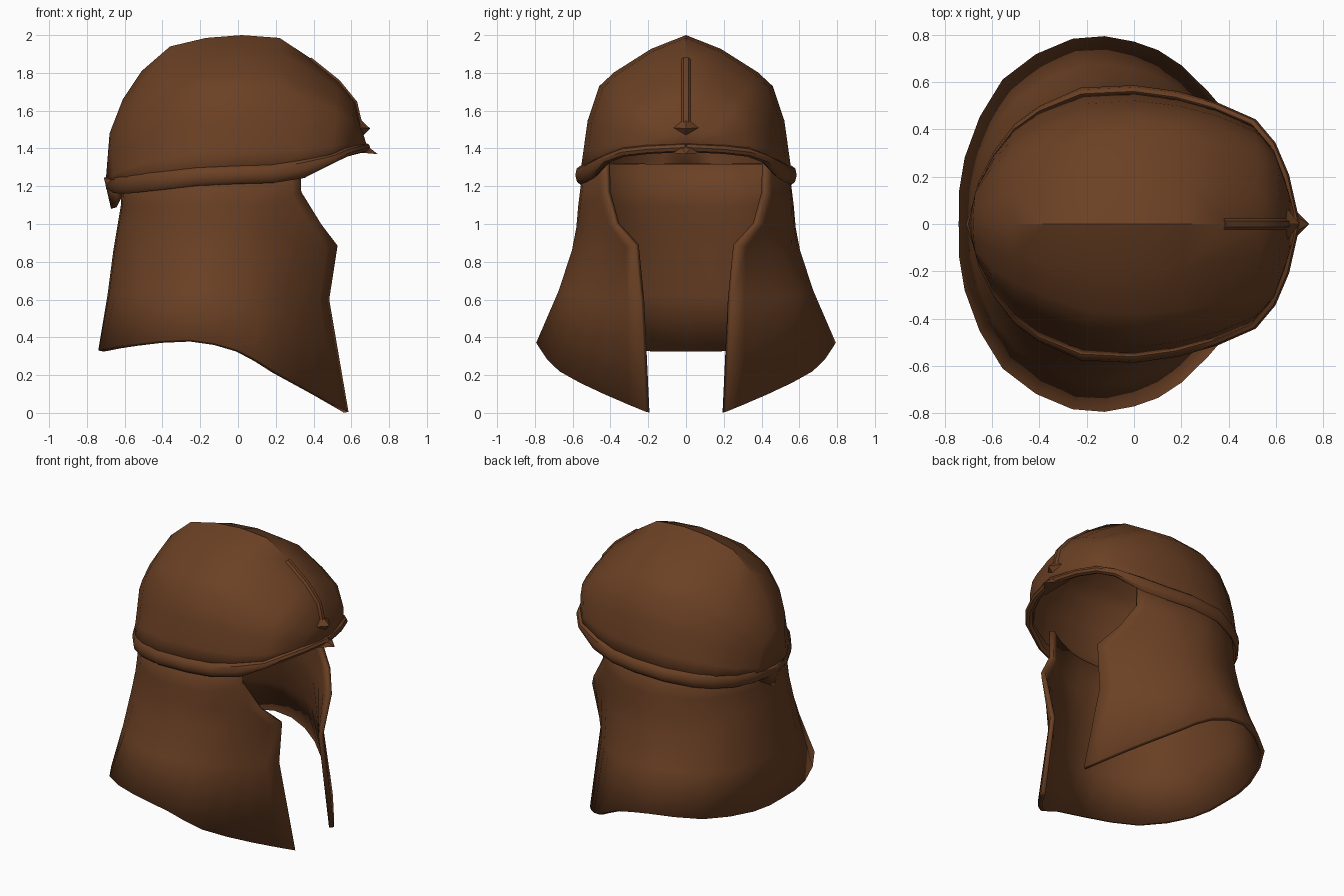
import bpy, bmesh, math
from mathutils import Vector

if "Cube" in bpy.data.objects:
    bpy.data.objects.remove(bpy.data.objects["Cube"])

brown = bpy.data.materials.new("brown leather")
brown.diffuse_color = (0.145, 0.051, 0.0175, 1)
brown.use_nodes = True
brown.node_tree.nodes["Principled BSDF"].inputs["Base Color"].default_value = brown.diffuse_color


def finish(name, bm, thickness=0.0, angle=40):
    """Merge seams, orient faces, make the object, thicken inwards, smooth by angle."""
    bmesh.ops.remove_doubles(bm, verts=bm.verts, dist=0.002)
    bmesh.ops.recalc_face_normals(bm, faces=bm.faces)
    # open shells: make the normals point away from the helmet's centre
    if thickness:
        c = Vector((0, 0, 1))
        if sum(f.normal.dot(f.calc_center_median() - c) for f in bm.faces) < 0:
            bmesh.ops.reverse_faces(bm, faces=bm.faces)
    me = bpy.data.meshes.new(name)
    bm.to_mesh(me)
    bm.free()
    me.materials.append(brown)
    ob = bpy.data.objects.new(name, me)
    bpy.context.collection.objects.link(ob)
    if thickness:
        m = ob.modifiers.new("thickness", 'SOLIDIFY')
        m.thickness = thickness
        m.offset = -1
    bpy.ops.object.select_all(action='DESELECT')
    ob.select_set(True)
    bpy.context.view_layer.objects.active = ob
    bpy.ops.object.shade_smooth_by_angle(angle=math.radians(angle))
    return ob


def loft(bm, rows, closed=False):
    """Quads between successive rows of points."""
    vs = [[bm.verts.new(p) for p in r] for r in rows]
    n = len(rows[0])
    for a, b in zip(vs, vs[1:]):
        for i in range(n if closed else n - 1):
            j = (i + 1) % n
            bm.faces.new((a[i], a[j], b[j], b[i]))
    return vs


def both_sides(half):
    """Half row (back to front, y >= 0) extended across y = 0 at the back."""
    return [(x, -y, z) for x, y, z in reversed(half[1:])] + list(half)


def rounded(row):
    """Add a curved midpoint between neighbouring points of a row."""
    p = [Vector(q) for q in row]
    out = []
    for i in range(len(p) - 1):
        a, b = p[max(i - 1, 0)], p[min(i + 2, len(p) - 1)]
        out += [p[i], (p[i] + p[i + 1]) * 0.5625 - (a + b) * 0.0625]
    return out + [p[-1]]


def tube(name, path, sizes, sides=8):
    """Elliptical tube along a path; sizes are (outward, vertical) radii."""
    bm = bmesh.new()
    rows = []
    for i, p in enumerate(path):
        p = Vector(p)
        t = Vector(path[min(i + 1, len(path) - 1)]) - Vector(path[max(i - 1, 0)])
        side = t.cross(Vector((0, 0, 1))).normalized()
        up = side.cross(t).normalized()
        a, b = sizes[i]
        rows.append([p + side * a * math.cos(k * math.tau / sides)
                     + up * b * math.sin(k * math.tau / sides) for k in range(sides)])
    vs = loft(bm, rows, closed=True)
    bm.faces.new(vs[0])
    bm.faces.new(vs[-1])
    return finish(name, bm)


# Neck and cheek skirt: half rows from back to face opening
skirt = [
    [(-.61, 0, 1.32), (-.565, .26, 1.32), (-.43, .43, 1.32), (-.2, .53, 1.32),
     (-.05, .54, 1.32), (.08, .52, 1.32), (.22, .48, 1.34), (.33, .43, 1.36)],
    [(-.62, 0, 1.1), (-.58, .25, 1.1), (-.43, .455, 1.1), (-.2, .56, 1.1),
     (-.05, .565, 1.1), (.1, .545, 1.1), (.23, .49, 1.13), (.335, .425, 1.17)],
    [(-.64, 0, .98), (-.6, .25, .98), (-.44, .46, .98), (-.2, .57, .98),
     (-.03, .573, .98), (.13, .535, .98), (.3, .455, 1.0), (.44, .38, 1.0)],
    [(-.66, 0, .86), (-.62, .26, .86), (-.46, .475, .86), (-.2, .595, .86),
     (0, .588, .86), (.2, .51, .86), (.38, .385, .87), (.527, .272, .885)],
    [(-.69, 0, .63), (-.65, .28, .63), (-.5, .525, .64), (-.23, .665, .65),
     (0, .655, .64), (.19, .57, .62), (.36, .405, .61), (.483, .24, .6)],
    [(-.74, 0, .33), (-.715, .28, .335), (-.555, .61, .365), (-.26, .782, .39),
     (0, .77, .335), (.2, .67, .22), (.42, .435, .1), (.585, .21, .005)],
]
bm = bmesh.new()
loft(bm, [rounded(both_sides(r)) for r in skirt])
finish("neck_skirt", bm, 0.03)

# Skull cap: each column runs from the rim up to the centre ridge
ridge = [(-.7, 1.23), (-.68, 1.48), (-.61, 1.66), (-.51, 1.81), (-.36, 1.94), (-.17, 1.985),
         (.02, 2.0), (.22, 1.985), (.38, 1.88), (.53, 1.76), (.62, 1.65), (.65, 1.52), (.69, 1.39)]
rim = [(-.7, 0, 1.23), (-.655, .17, 1.22), (-.59, .3, 1.22), (-.505, .41, 1.23),
       (-.41, .48, 1.24), (-.22, .55, 1.26), (0, .56, 1.27), (.18, .535, 1.275),
       (.34, .49, 1.3), (.5, .42, 1.345), (.575, .33, 1.38), (.63, .2, 1.395), (.69, 0, 1.39)]
section = [(1, 0), (.97, .16), (.93, .38), (.82, .63), (.68, .73), (.33, .9), (0, 1)]


def cap_point(r, k, fy, fz, s):
    """Point on a column, the rear shoulders slightly slimmer than the sides."""
    slim = min(max((-k[0] - .1) / .4, 0), 1) * (.13 if s < 0 else .05) * 4 * fz * (1 - fz)
    return (r[0] + (k[0] - r[0]) * fz, s * r[1] * fy * (1 - slim), r[2] + (k[1] - r[2]) * fz)


bm = bmesh.new()
for s in (1, -1):
    loft(bm, [[cap_point(r, k, fy, fz, s) for r, k in zip(rim, ridge)] for fy, fz in section])
bmesh.ops.remove_doubles(bm, verts=bm.verts, dist=0.002)
bmesh.ops.dissolve_degenerate(bm, edges=bm.edges, dist=0.001)
finish("skull_cap", bm, 0.03, 32)

# Rolled rim around the cap, thinner at the brow and flatter at the nape
path = both_sides([(x + (.015 if x < -.4 else 0), y, z - (.01 if x < .4 else 0))
                   for x, y, z in rim])
path[-1] = path[0] = (.675, 0, 1.405)
tube("rolled_rim", path, [(.018 if p[0] < -.3 else .026, .048 if p[0] < .4 else .024)
                          for p in path])

# Raised crest line down the forehead
crest = [(x, 0, z - .008) for x, z in ridge[8:12]]
tube("crest_line", crest, [(.024, .014)] * len(crest), 6)


def spike(name, base, tip):
    """Pointed stud from a loop of base points."""
    bm = bmesh.new()
    b = [bm.verts.new(p) for p in base]
    t = bm.verts.new(tip)
    bm.faces.new(b)
    for i in range(len(b)):
        bm.faces.new((b[i], b[(i + 1) % len(b)], t))
    finish(name, bm, angle=20)


# Brow stud, visor point and the small flap at the nape
spike("brow_stud", [(.64, -.075, 1.51), (.655, 0, 1.46), (.64, .075, 1.51), (.63, 0, 1.57)],
      (.70, 0, 1.505))
spike("visor_point", [(.62, -.12, 1.38), (.62, .12, 1.38), (.65, .05, 1.44), (.65, -.05, 1.44)],
      (.74, 0, 1.37))
bm = bmesh.new()
loft(bm, [both_sides([(-.71, 0, 1.245), (-.67, .12, 1.23)]),
          both_sides([(-.672, 0, 1.08), (-.64, .1, 1.14)])])
finish("nape_flap", bm, 0.03)
